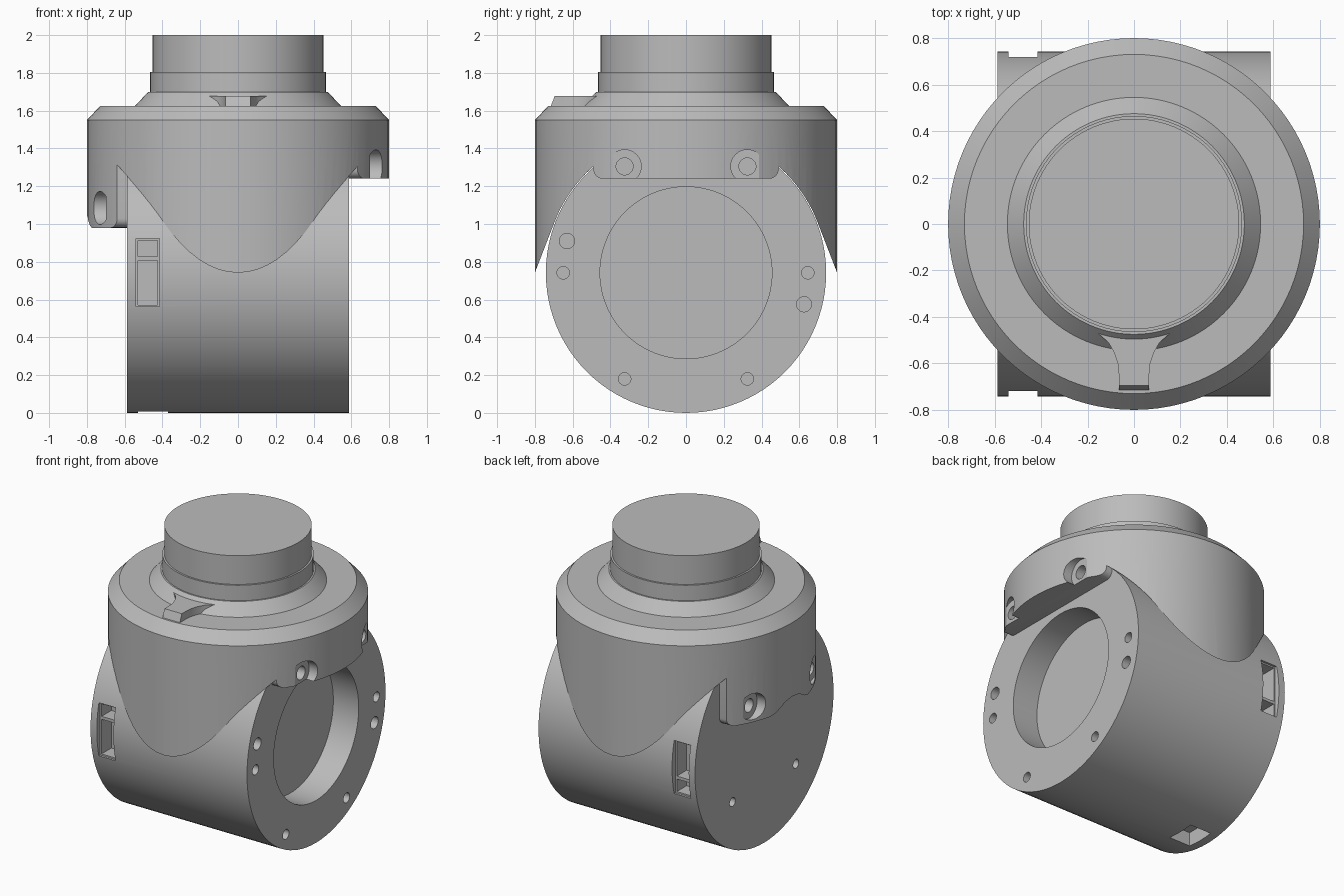
import bpy, bmesh, math
from math import sin, cos, pi

if "Cube" in bpy.data.objects:
    bpy.data.objects.remove(bpy.data.objects["Cube"])

grey = bpy.data.materials.new("satin grey")
grey.use_nodes = True
grey.diffuse_color = (0.5, 0.5, 0.5, 1)
grey.node_tree.nodes["Principled BSDF"].inputs["Base Color"].default_value = (0.5, 0.5, 0.5, 1)

R = 0.742           # barrel radius and axis height
END = 0.587         # barrel half length
SEGS = 96


def finish(name, bm):
    bmesh.ops.recalc_face_normals(bm, faces=bm.faces)
    mesh = bpy.data.meshes.new(name)
    bm.to_mesh(mesh)
    bm.free()
    ob = bpy.data.objects.new(name, mesh)
    bpy.context.collection.objects.link(ob)
    mesh.materials.append(grey)
    return ob


def prism(name, pts, axis, a, b):
    """Extrude an outline along x (points are y, z) or z (points are x, y)."""
    bm = bmesh.new()
    place = (lambda p, t: (t, *p)) if axis == "x" else (lambda p, t: (*p, t))
    face = bm.faces.new([bm.verts.new(place(p, a)) for p in pts])
    new = bmesh.ops.extrude_face_region(bm, geom=[face])["geom"]
    move = (b - a, 0, 0) if axis == "x" else (0, 0, b - a)
    bmesh.ops.translate(bm, vec=move, verts=[v for v in new if isinstance(v, bmesh.types.BMVert)])
    return finish(name, bm)


def arc(cy, cz, r, start, end, n):
    return [(cy + r * cos(start + (end - start) * i / n),
             cz + r * sin(start + (end - start) * i / n)) for i in range(n + 1)]


def rod(name, y, z, r, a, b, n=32):
    return prism(name, arc(y, z, r, 0, 2 * pi, n)[:-1], "x", a, b)


def box(x0, x1, y0, y1, z0, z1):
    return prism("cutter", [(x0, y0), (x1, y0), (x1, y1), (x0, y1)], "z", z0, z1)


def lathe(name, profile):
    bm = bmesh.new()
    verts = [bm.verts.new((r, 0, z)) for r, z in profile]
    edges = [bm.edges.new(pair) for pair in zip(verts, verts[1:])]
    bmesh.ops.spin(bm, geom=verts + edges, axis=(0, 0, 1), cent=(0, 0, 0),
                   angle=2 * pi, steps=SEGS, use_duplicate=False)
    bmesh.ops.remove_doubles(bm, verts=bm.verts, dist=0.0001)
    return finish(name, bm)


def cut(ob, *cutters):
    for c in cutters:
        mod = ob.modifiers.new("cut", "BOOLEAN")
        mod.operation, mod.solver, mod.object = "DIFFERENCE", "EXACT", c
        bpy.context.view_layer.objects.active = ob
        bpy.ops.object.modifier_apply(modifier=mod.name)
        bpy.data.objects.remove(c)


def smooth(ob):
    bpy.ops.object.select_all(action="DESELECT")
    ob.select_set(True)
    bpy.context.view_layer.objects.active = ob
    bpy.ops.object.shade_smooth_by_angle(angle=math.radians(25))


# Horizontal barrel with a round recess and screw holes in its ends
barrel = rod("barrel", 0, R, R, -END, END, SEGS)
cut(barrel, rod("cutter", 0, R, 0.455, END - 0.19, 0.8, SEGS))
for y, z, r in [(-0.63, 0.91, 0.04), (0.625, 0.575, 0.04), (-0.65, R, 0.033),
                (0.645, R, 0.033), (-0.325, 0.18, 0.033), (0.325, 0.18, 0.033)]:
    cut(barrel, rod("cutter", y, z, r, END - 0.12, 0.8))
for side in (-1, 1):
    cut(barrel, rod("cutter", side * 0.34, 0.405, 0.03, -0.8, -END + 0.12))

# Two-chamber sockets at front and back, turned half round the barrel axis
for s in (-1, 1):
    for x0, x1, depth, lo, hi in [(-0.54, -0.415, 0.705, -0.18, 0.18),
                                  (-0.53, -0.425, 0.60, -0.17, 0.065),
                                  (-0.53, -0.425, 0.60, 0.085, 0.17)]:
        ys = sorted((s * depth, s * 0.9))
        zs = sorted((R - s * lo, R - s * hi))
        cut(barrel, box(x0, x1, *ys, *zs))
cut(barrel, box(-0.53, -0.37, -0.1, 0.1, -0.1, 0.1))
smooth(barrel)

# Round housing with a chamfered shoulder, straddling the barrel
housing = lathe("housing", [(0, 0.5), (0.8, 0.5), (0.8, 1.55), (0.73, 1.625), (0, 1.625)])
CLEAR = R + 0.004
touch = math.acos(CLEAR / 0.8)


def saddle(limit, flap):
    """Underside outline: sloped skirts, barrel arc, then half of a hanging flap."""
    half = [(0.85, 0.4), (0.85, R), (0.8, R)] + arc(0, R, CLEAR, touch, limit, 32) + flap
    return half + [(-y, z) for y, z in reversed(half) if y > 0.0001]


def flap_cutter(half_width, bottom, middle, a, b):
    corner = arc(half_width - 0.05, bottom + 0.05, 0.05, 0, -pi / 2, 6)
    limit = math.acos(half_width / CLEAR)
    return prism("cutter", saddle(limit, corner + middle), "x", a, b)


cut(housing,
    prism("cutter", saddle(pi / 2, []), "x", -END, END),
    flap_cutter(0.49, 1.24, [], END - 0.02, 0.9),
    flap_cutter(0.48, 0.98, [(0.2, 0.98), (0.15, 0.995), (0.07, 1.04), (0, 1.05)],
                -0.9, 0.02 - END))
# Counterbored screw holes in both flaps
for s, z in [(1, 1.305), (-1, 1.085)]:
    for y in (-0.325, 0.325):
        for r, depth in [(0.088, 0.7), (0.045, 0.62)]:
            cut(housing, rod("cutter", y, z, r, *sorted((s * depth, s * 0.9))))
smooth(housing)

# Conical collar and stepped cap
collar = lathe("collar", [(0, 1.6), (0.545, 1.6), (0.545, 1.625), (0.475, 1.7), (0, 1.7)])
cap = lathe("cap", [(0, 1.69), (0.465, 1.69), (0.465, 1.805), (0.453, 1.805), (0.453, 2), (0, 2)])
smooth(collar)
smooth(cap)

# Flared pointer on the shoulder with a sloping tip
side = [(0.065, -0.725), (0.065, -0.65), (0.07, -0.6), (0.085, -0.555),
        (0.11, -0.51), (0.155, -0.47), (0.1, -0.44)]
pointer = prism("pointer", side + [(-x, y) for x, y in reversed(side)], "z", 1.6, 1.678)
for v in pointer.data.vertices:
    if v.co.z > 1.65 and v.co.y < -0.7:
        v.co.y = -0.695
smooth(pointer)
